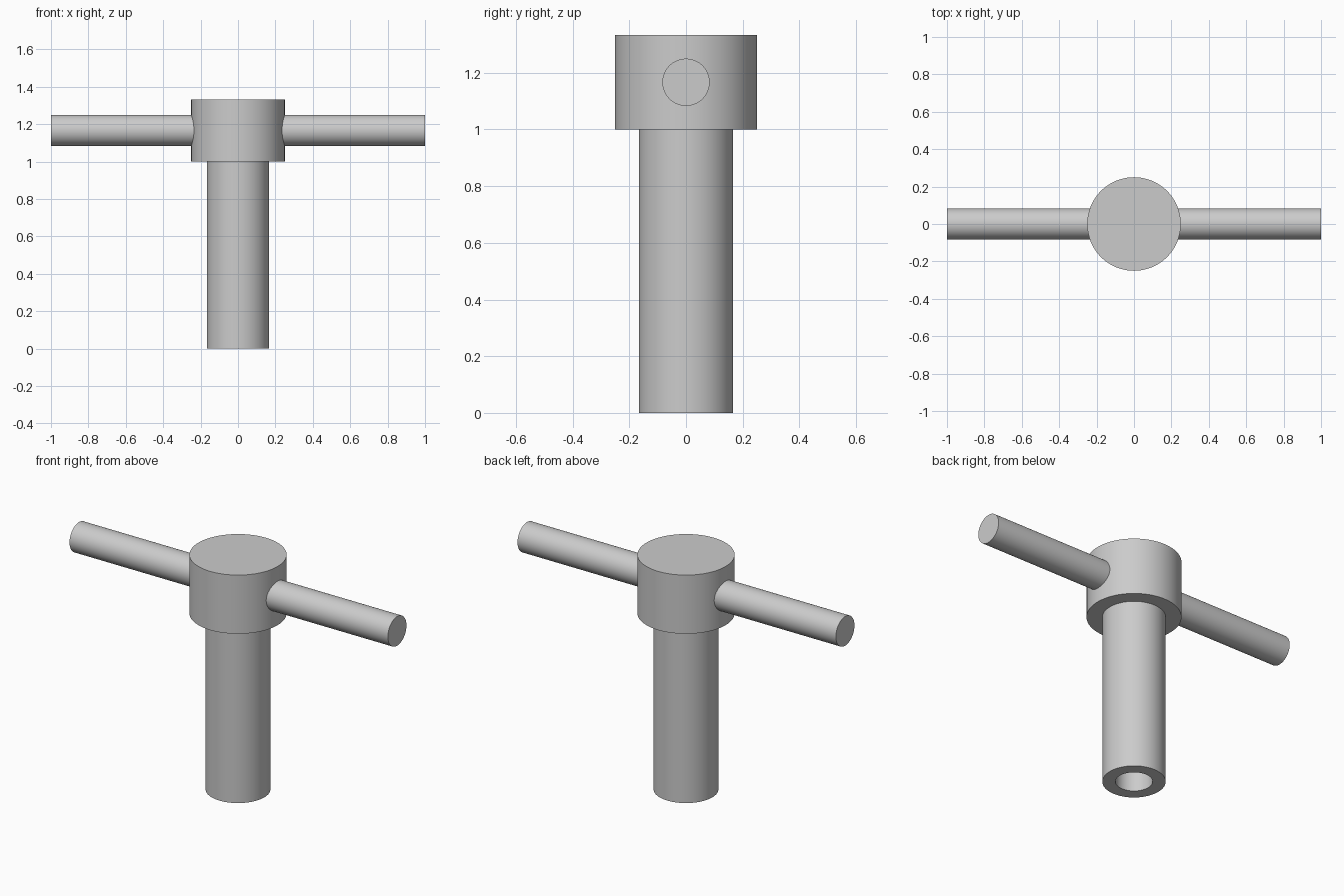
import bpy, bmesh, math
from mathutils import Matrix

cube = bpy.data.objects.get("Cube")
if cube:
    bpy.data.objects.remove(cube, do_unlink=True)

SEGMENTS = 96
GREY = (0.6, 0.6, 0.6, 1.0)
steel = bpy.data.materials.new("grey_metal")
steel.use_nodes = True
steel.diffuse_color = GREY
steel.node_tree.nodes["Principled BSDF"].inputs["Base Color"].default_value = GREY


def finish(name, bm):
    """Turn a bmesh into a smooth-shaded object with crisp edges."""
    bmesh.ops.recalc_face_normals(bm, faces=bm.faces)
    mesh = bpy.data.meshes.new(name)
    bm.to_mesh(mesh)
    bm.free()
    mesh.materials.append(steel)
    obj = bpy.data.objects.new(name, mesh)
    bpy.context.collection.objects.link(obj)
    bpy.ops.object.select_all(action='DESELECT')
    obj.select_set(True)
    bpy.context.view_layer.objects.active = obj
    bpy.ops.object.shade_smooth_by_angle(angle=math.radians(30))
    return obj


def lathe(name, profile):
    """Spin a (radius, height) profile around z."""
    bm = bmesh.new()
    verts = [bm.verts.new((r, 0, z)) for r, z in profile]
    edges = [bm.edges.new(pair) for pair in zip(verts, verts[1:])]
    bmesh.ops.spin(bm, geom=verts + edges, cent=(0, 0, 0), axis=(0, 0, 1),
                   angle=math.tau, steps=SEGMENTS, use_duplicate=False)
    bmesh.ops.remove_doubles(bm, verts=bm.verts, dist=1e-5)
    return finish(name, bm)


# Head and shaft in one piece, with a blind bore up from the foot
shaft_r, head_r, bore_r = 1 / 6, 0.25, 0.098
foot, shoulder, top, bore_end = 0, 1, 4 / 3, 2 / 3
lathe("head_and_shaft", [
    (0, bore_end), (bore_r, bore_end), (bore_r, foot), (shaft_r, foot),
    (shaft_r, shoulder), (head_r, shoulder), (head_r, top), (0, top)])

# Cross bar through the middle of the head
bar_r = 1 / 12
bm = bmesh.new()
bmesh.ops.create_cone(
    bm, cap_ends=True, segments=SEGMENTS, radius1=bar_r, radius2=bar_r, depth=2,
    matrix=Matrix.Translation((0, 0, (shoulder + top) / 2))
    @ Matrix.Rotation(math.pi / 2, 4, 'Y'))
finish("cross_bar", bm)
